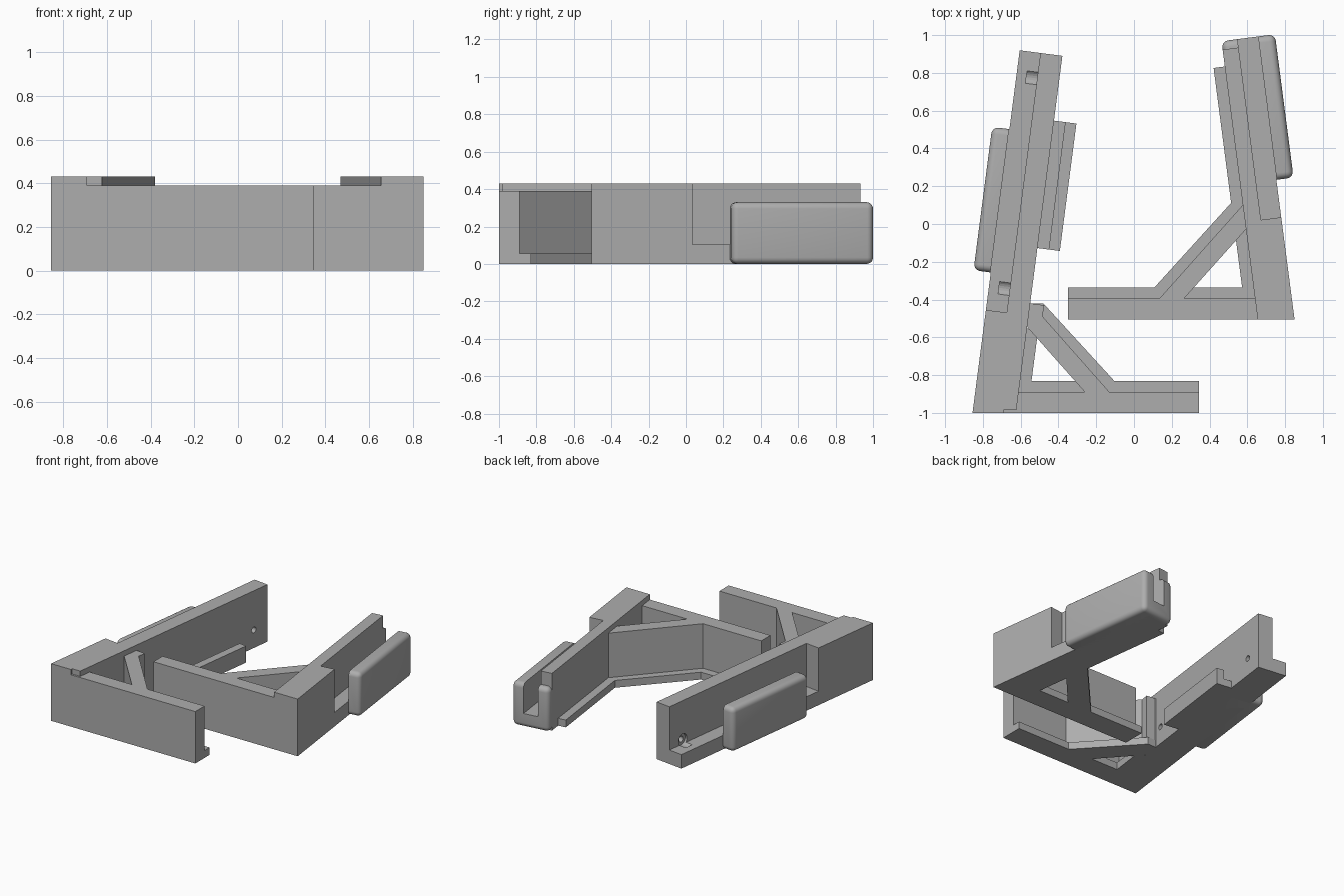
import bpy, bmesh
from mathutils import Vector

cube = bpy.data.objects.get("Cube")
if cube:
    bpy.data.objects.remove(cube, do_unlink=True)

grey = bpy.data.materials.new("plain_grey")
grey.use_nodes = True
GREY = (0.42, 0.42, 0.42, 1)
grey.diffuse_color = GREY
grey.node_tree.nodes["Principled BSDF"].inputs["Base Color"].default_value = GREY

ARM_TOP, POST_TOP, LEDGE, LIP = 0.39, 0.43, 0.105, 0.055


def prism(name, points, z0, z1):
    """Extrude a plan outline from z0 to z1."""
    bm = bmesh.new()
    base = bm.faces.new([bm.verts.new((x, y, z0)) for x, y in points])
    top = bmesh.ops.extrude_face_region(bm, geom=[base])["geom"]
    for v in top:
        if isinstance(v, bmesh.types.BMVert):
            v.co.z = z1
    bmesh.ops.recalc_face_normals(bm, faces=bm.faces)
    mesh = bpy.data.meshes.new(name)
    bm.to_mesh(mesh)
    bm.free()
    ob = bpy.data.objects.new(name, mesh)
    bpy.context.collection.objects.link(ob)
    mesh.materials.append(grey)
    return ob


def activate(ob):
    bpy.ops.object.select_all(action='DESELECT')
    ob.select_set(True)
    bpy.context.view_layer.objects.active = ob


def cut(ob, cutter):
    mod = ob.modifiers.new("cut", 'BOOLEAN')
    mod.object = cutter
    mod.solver = 'EXACT'
    activate(ob)
    bpy.ops.object.modifier_apply(modifier=mod.name)
    bpy.data.objects.remove(cutter, do_unlink=True)


class Post:
    """Leaning plan frame: u points outward from the inner face, v runs back."""

    def __init__(self, x, y, side):
        self.o = Vector((x, y))
        self.v = Vector((-side * 0.129, 0.9917))
        self.u = Vector((side * 0.9917, 0.129))

    def p(self, u, v):
        return tuple(self.o + self.u * u + self.v * v)

    def rect(self, u0, u1, v0, v1):
        return [self.p(u0, v0), self.p(u1, v0), self.p(u1, v1), self.p(u0, v1)]

    def cylinder(self, u0, u1, v, z, r):
        a, b = (Vector((*self.p(u, v), z)) for u in (u0, u1))
        bpy.ops.mesh.primitive_cylinder_add(vertices=24, radius=r, depth=(b - a).length,
                                            location=(a + b) / 2)
        ob = bpy.context.object
        ob.rotation_mode = 'QUATERNION'
        ob.rotation_quaternion = (b - a).to_track_quat('Z', 'Y')
        bpy.context.view_layer.update()
        return ob


def bracket(tag, frame, front, width, wall, length, pad_in, pad_out):
    """Post with an open channel on its outside and a rounded guard."""
    def channel():
        return prism("channel_cutter", frame.rect(wall, pad_out - 0.09, 0.52, 2), LEDGE, 1)
    post = prism(tag + "_post",
                 front + [frame.p(width, length), frame.p(0, length)], 0, POST_TOP)
    cut(post, prism("channel_cutter", frame.rect(wall, width + 0.1, 0.52, 2), LEDGE, 1))
    guard = prism(tag + "_guard", frame.rect(pad_in, pad_out, 0.72, 1.485), 0, 0.33)
    bevel = guard.modifiers.new("round", 'BEVEL')
    bevel.width, bevel.segments = 0.035, 5
    activate(guard)
    bpy.ops.object.modifier_apply(modifier=bevel.name)
    cut(guard, channel())
    activate(guard)
    bpy.ops.object.shade_smooth_by_angle()
    return post


def arm(tag, x0, x1, y):
    """Front wall with a low lip along its back."""
    prism(tag + "_arm", [(x0, y), (x1, y), (x1, y + 0.11), (x0, y + 0.11)], 0, ARM_TOP)
    prism(tag + "_arm_lip", [(x0, y + 0.1), (x1, y + 0.1), (x1, y + 0.17), (x0, y + 0.17)], 0, LIP)


# Right bracket
right = Post(-0.625, -1, -1)
right_post = bracket("right", right, [(-0.625, -1), (-0.855, -1)], 0.228, 0.117, 1.906, 0.04, 0.32)
arm("right", -0.64, 0.345, -1)
prism("right_brace", [(-0.13, -0.89), (-0.26, -0.89), (-0.575, -0.535), (-0.55, -0.415)], 0, ARM_TOP)
prism("right_brace_lip", [(-0.05, -0.89), (-0.13, -0.89), (-0.55, -0.42), (-0.48, -0.42)], 0, LIP)
prism("right_brace_key", [(-0.55, -0.42), (-0.475, -0.43), (-0.485, -0.49), (-0.55, -0.48)], 0, ARM_TOP)
prism("right_post_lip", right.rect(-0.06, 0.01, 0.05, 0.45), 0, LIP)
prism("right_hook_floor", right.rect(-0.12, 0.01, 0.88, 1.56), 0, LIP)
prism("right_hook_lip", right.rect(-0.12, -0.06, 0.88, 1.56), 0, 0.125)

# Bolt holes with wider seats on the channel side
for v in (0.645, 1.77):
    cut(right_post, right.cylinder(-0.05, 0.15, v, 0.135, 0.022))
    cut(right_post, right.cylinder(0.1, 0.175, v, 0.135, 0.045))
# Small notch at the front corner of the block
cut(right_post, prism("notch_cutter", [(-0.69, -1.02), (-0.6, -1.02), (-0.6, -0.985), (-0.69, -0.985)],
                      ARM_TOP, 0.5))

# Left bracket
left = Post(0.655, -0.505, 1)
bracket("left", left, [(0.655, -0.505), (0.85, -0.505)], 0.193, 0.085, 1.44, 0, 0.285)
arm("left", -0.35, 0.67, -0.505)
prism("left_brace", [(0.13, -0.4), (0.26, -0.4), (0.6, -0.02), (0.58, 0.105)], 0, ARM_TOP)
prism("left_brace_lip", [(0.05, -0.4), (0.13, -0.4), (0.58, 0.105), (0.52, 0.118)], 0, LIP)
prism("left_post_lip", left.rect(-0.06, 0.01, 0.05, 1.35), 0, LIP)
